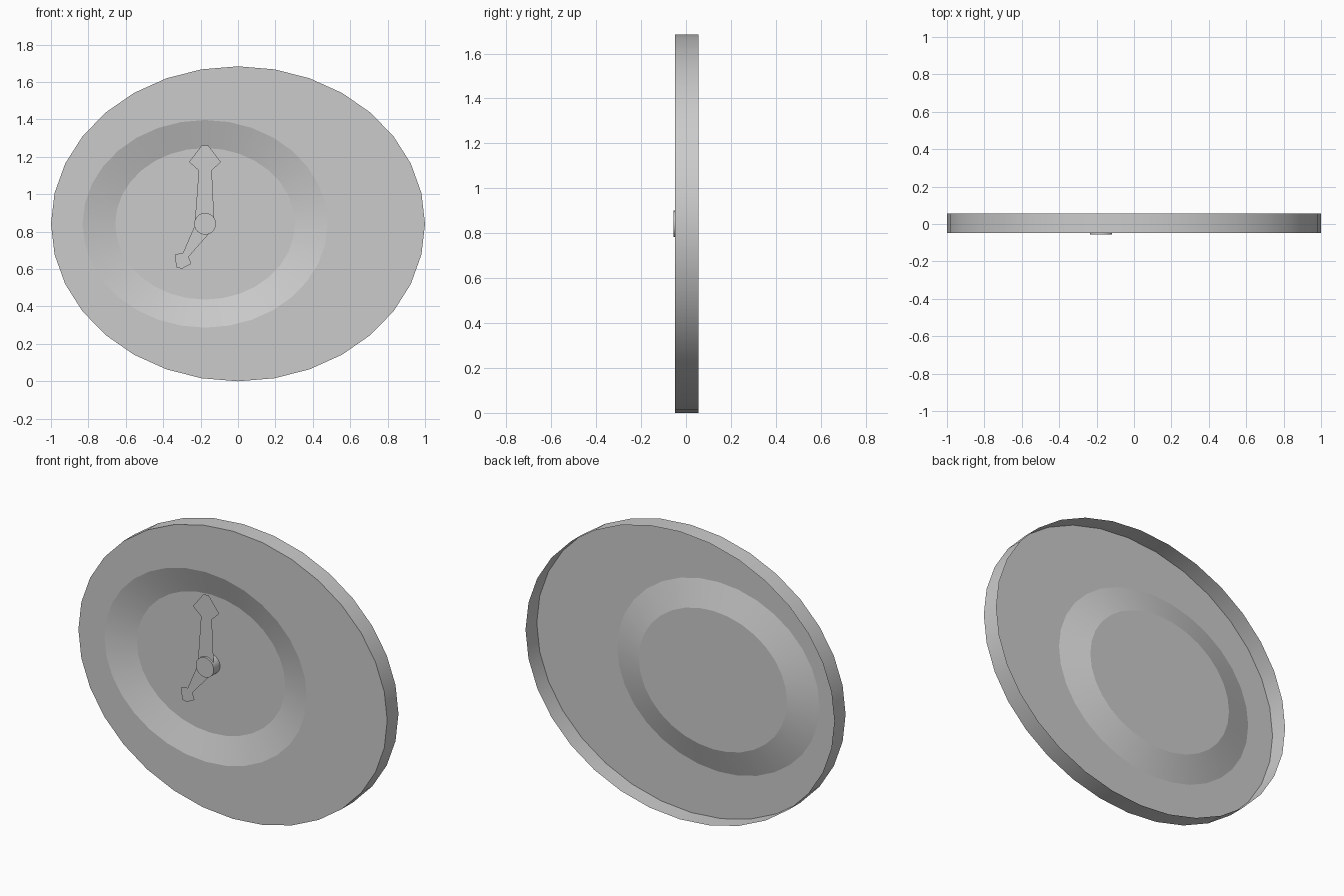
import bpy, bmesh
from math import cos, sin, pi, radians

if "Cube" in bpy.data.objects:
    bpy.data.objects.remove(bpy.data.objects["Cube"])

FACE_Y, DISH_Y, BACK_Y = -0.048, 0.002, 0.056
CX, CZ, RZ = -0.176, 0.842, 0.842


def finish(name, bm, smooth=None):
    me = bpy.data.meshes.new(name)
    bm.to_mesh(me)
    bm.free()
    ob = bpy.data.objects.new(name, me)
    bpy.context.collection.objects.link(ob)
    if smooth:
        bpy.ops.object.select_all(action='DESELECT')
        ob.select_set(True)
        bpy.context.view_layer.objects.active = ob
        bpy.ops.object.shade_smooth_by_angle(angle=radians(smooth))
    return ob


def lofted(name, rings, n, smooth):
    """Loft ellipses (cx, y, rx, rz) from back to front centre and cap the last one."""
    bm = bmesh.new()
    loops = [[bm.verts.new((cx + rx * sin(2 * pi * i / n), y, CZ + rz * cos(2 * pi * i / n)))
              for i in range(n)] for cx, y, rx, rz in rings]
    for a, b in zip(loops, loops[1:]):
        for i in range(n):
            j = (i + 1) % n
            bm.faces.new((a[i], a[j], b[j], b[i]))
    bm.faces.new(loops[-1])
    bm.normal_update()
    # the cap must look toward the front (-y)
    if bm.faces[:][-1].normal.y > 0:
        bmesh.ops.reverse_faces(bm, faces=bm.faces[:])
    return finish(name, bm, smooth)


def flat_hand(name, points, y):
    bm = bmesh.new()
    bm.faces.new([bm.verts.new((x, y, z)) for x, z in points])
    bm.normal_update()
    if bm.faces[:][0].normal.y > 0:
        bmesh.ops.reverse_faces(bm, faces=bm.faces[:])
    return finish(name, bm)


# Open-backed oval shell: rim, front face, sloping dish wall, dish floor
lofted("oval_shell", [(0, BACK_Y, 1.0, RZ), (0, FACE_Y, 1.0, RZ),
                      (CX, FACE_Y, 0.655, 0.555), (CX, DISH_Y, 0.48, 0.405)], 32, 14)

# Hub pin rising from the dish floor
lofted("hub", [(CX, DISH_Y, 0.058, 0.058), (CX, -0.056, 0.058, 0.058)], 32, 30)

# Long upper hand with arrow tip
flat_hand("long_hand", [(-0.193, 1.262), (-0.16, 1.262), (-0.092, 1.173), (-0.14, 1.127),
                        (-0.128, 0.87), (-0.176, 0.842), (-0.23, 0.86), (-0.21, 1.127),
                        (-0.262, 1.173)], -0.042)

# Short lower hand with blunt tip
flat_hand("short_hand", [(-0.23, 0.835), (-0.294, 0.687), (-0.338, 0.678), (-0.33, 0.61),
                         (-0.30, 0.602), (-0.25, 0.628), (-0.264, 0.666), (-0.15, 0.795),
                         (-0.176, 0.842)], -0.045)
